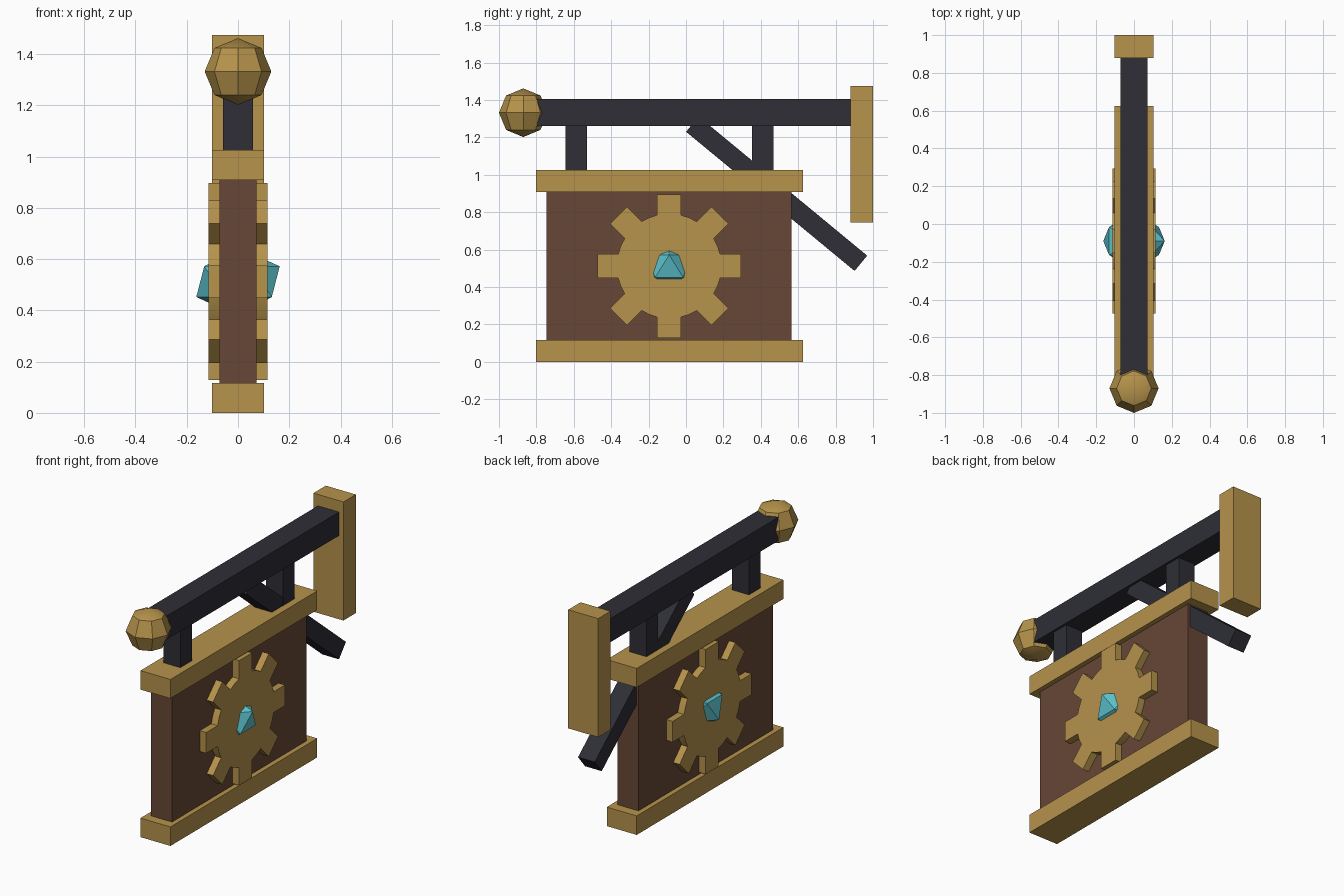
import bpy, bmesh, math
from mathutils import Matrix

if "Cube" in bpy.data.objects:
    bpy.data.objects.remove(bpy.data.objects["Cube"])


def material(name, rgb):
    # convert 0-255 display values to linear
    lin = [((c / 255 + 0.055) / 1.055) ** 2.4 for c in rgb]
    m = bpy.data.materials.new(name)
    m.diffuse_color = (*lin, 1)
    m.use_nodes = True
    m.node_tree.nodes["Principled BSDF"].inputs["Base Color"].default_value = m.diffuse_color
    return m


GOLD = material("gold", (182, 147, 75))
WOOD = material("brown wood", (103, 71, 54))
IRON = material("dark iron", (46, 46, 54))
TEAL = material("teal gem", (92, 194, 205))


def finish(name, bm, mat, smooth=False):
    bmesh.ops.recalc_face_normals(bm, faces=bm.faces[:])
    me = bpy.data.meshes.new(name)
    bm.to_mesh(me)
    bm.free()
    me.materials.append(mat)
    ob = bpy.data.objects.new(name, me)
    bpy.context.collection.objects.link(ob)
    if smooth:
        bpy.ops.object.select_all(action='DESELECT')
        ob.select_set(True)
        bpy.context.view_layer.objects.active = ob
        bpy.ops.object.shade_smooth_by_angle(angle=math.radians(30))
    return ob


def box(name, half_x, y0, y1, z0, z1, mat):
    bm = bmesh.new()
    bmesh.ops.create_cube(bm, size=1)
    bmesh.ops.scale(bm, vec=(2 * half_x, y1 - y0, z1 - z0), verts=bm.verts)
    ob = finish(name, bm, mat)
    ob.location = (0, (y0 + y1) / 2, (z0 + z1) / 2)
    return ob


# Sign board with top and bottom trim
box("board", 0.072, -0.745, 0.565, 0.10, 0.92, WOOD)
box("bottom_trim", 0.102, -0.803, 0.625, 0.0, 0.117, GOLD)
box("top_trim", 0.102, -0.803, 0.625, 0.908, 1.025, GOLD)

# Hanging beam, wall plate and hangers
box("beam", 0.072, -0.87, 0.998, 1.26, 1.405, IRON)
box("wall_plate", 0.102, 0.88, 1.0, 0.745, 1.475, GOLD)
for name, y in (("front_hanger", -0.587), ("rear_hanger", 0.41)):
    box(name, 0.058, y - 0.057, y + 0.057, 1.02, 1.265, IRON)

# Diagonal brace
(ya, za), (yb, zb) = (0.034, 1.271), (0.935, 0.527)
half = math.hypot(yb - ya, zb - za) / 2
brace = box("brace", 0.057, -half, half, -0.053, 0.053, IRON)
brace.location = (0, (ya + yb) / 2, (za + zb) / 2)
brace.rotation_euler.x = math.atan2(zb - za, yb - ya)

# Ball finial on the beam tip
bm = bmesh.new()
bmesh.ops.create_uvsphere(bm, u_segments=8, v_segments=4, radius=0.13)
finish("finial", bm, GOLD, True).location = (0, -0.87, 1.332)

# Gear emblem through the board: eight square teeth on a round body
R_OUT, R_BODY, HALF_TOOTH, HALF_THICK = 0.384, 0.28, 0.064, 0.115
root = math.sqrt(R_BODY ** 2 - HALF_TOOTH ** 2)
bm = bmesh.new()
verts = []
for i in range(8):
    rot = Matrix.Rotation(i * math.pi / 4, 2)
    gap = math.pi / 8
    tooth = ((root, -HALF_TOOTH), (R_OUT, -HALF_TOOTH), (R_OUT, HALF_TOOTH), (root, HALF_TOOTH),
             (R_BODY * math.cos(gap), R_BODY * math.sin(gap)))
    for u, v in tooth:
        y = rot[0][0] * u + rot[0][1] * v
        z = rot[1][0] * u + rot[1][1] * v
        verts.append(bm.verts.new((-HALF_THICK, y, z)))
cap = bm.faces.new(verts)
ext = bmesh.ops.extrude_face_region(bm, geom=[cap], use_keep_orig=True)
moved = [g for g in ext["geom"] if isinstance(g, bmesh.types.BMVert)]
bmesh.ops.translate(bm, vec=(2 * HALF_THICK, 0, 0), verts=moved)
finish("gear", bm, GOLD, True).location = (0, -0.09, 0.512)

# Faceted gem in the middle of the gear
bm = bmesh.new()
bmesh.ops.create_icosphere(bm, subdivisions=1, radius=1)
bmesh.ops.scale(bm, vec=(0.182, 0.142, 0.134), verts=bm.verts)
finish("gem", bm, TEAL).location = (0, -0.09, 0.512)
